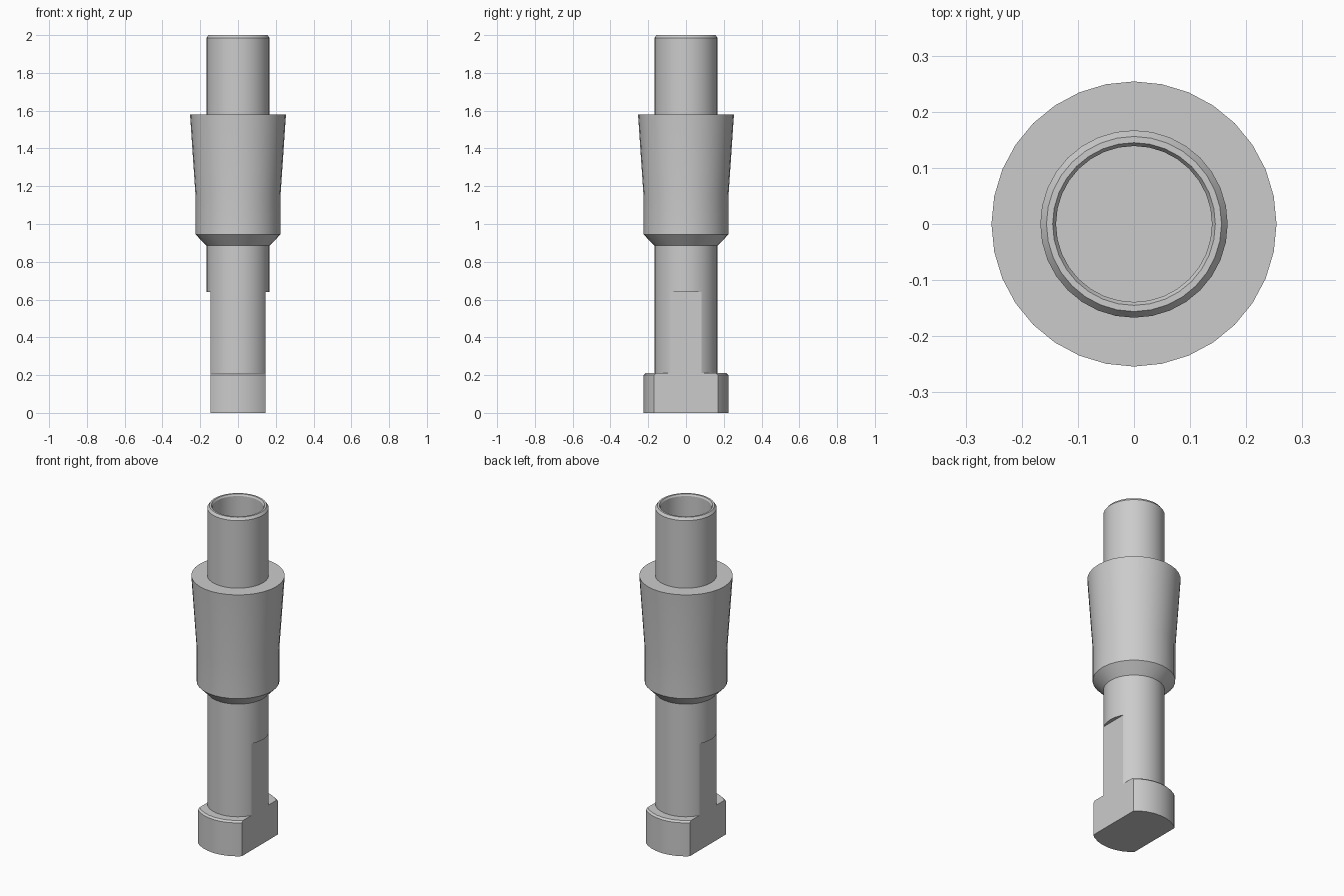
import bpy, bmesh, math

cube = bpy.data.objects.get("Cube")
if cube:
    bpy.data.objects.remove(cube, do_unlink=True)

metal = bpy.data.materials.new("grey_metal")
metal.use_nodes = True
GREY = (0.6, 0.6, 0.6, 1)
metal.diffuse_color = GREY
metal.node_tree.nodes["Principled BSDF"].inputs["Base Color"].default_value = GREY


def add_object(name, bm):
    bmesh.ops.recalc_face_normals(bm, faces=bm.faces[:])
    mesh = bpy.data.meshes.new(name)
    bm.to_mesh(mesh)
    bm.free()
    mesh.materials.append(metal)
    obj = bpy.data.objects.new(name, mesh)
    bpy.context.collection.objects.link(obj)
    return obj


def lathe(name, profile, sides=32):
    """Revolve (radius, height) points around z and cap both ends."""
    bm = bmesh.new()
    rings = [[bm.verts.new((r * math.cos(a), r * math.sin(a), z))
              for a in (math.tau * i / sides for i in range(sides))]
             for r, z in profile]
    for low, high in zip(rings, rings[1:]):
        for i in range(sides):
            j = (i + 1) % sides
            bm.faces.new((low[i], low[j], high[j], high[i]))
    bm.faces.new(rings[0])
    bm.faces.new(rings[-1])
    return add_object(name, bm)


def box(name, low, high):
    bm = bmesh.new()
    bmesh.ops.create_cube(bm, size=1)
    for v in bm.verts:
        v.co = [(a + b) / 2 + c * (b - a) for a, b, c in zip(low, high, v.co)]
    return add_object(name, bm)


# Stepped shaft: round foot, neck, flared collar and hollow top tube
SHAFT, FOOT = 0.167, 0.225
shaft = lathe("stepped_shaft", [
    (FOOT, 0), (FOOT, 0.2), (FOOT - 0.01, 0.21), (SHAFT, 0.21),   # foot
    (SHAFT, 0.885), (0.225, 0.945), (0.225, 1.15),                # neck, collar
    (0.254, 1.58), (SHAFT, 1.58),                                 # flare, shoulder
    (SHAFT, 1.985), (0.156, 2), (0.145, 2), (0.139, 1.99),        # tube rim
    (0.139, 1.58),                                                # bore
])

# Two parallel flats milled along the foot and lower neck
FLAT = 0.145
for side in (-1, 1):
    x0, x1 = sorted((side * FLAT, side * 0.5))
    cutter = box("flat_cutter", (x0, -0.5, -0.1), (x1, 0.5, 0.64))
    cutter.hide_render = True
    bpy.ops.object.select_all(action="DESELECT")
    shaft.select_set(True)
    bpy.context.view_layer.objects.active = shaft
    cut = shaft.modifiers.new("flat", "BOOLEAN")
    cut.operation, cut.solver, cut.object = "DIFFERENCE", "EXACT", cutter
    bpy.ops.object.modifier_apply(modifier=cut.name)
    bpy.data.objects.remove(cutter, do_unlink=True)

bpy.ops.object.shade_smooth_by_angle(angle=math.radians(25))
